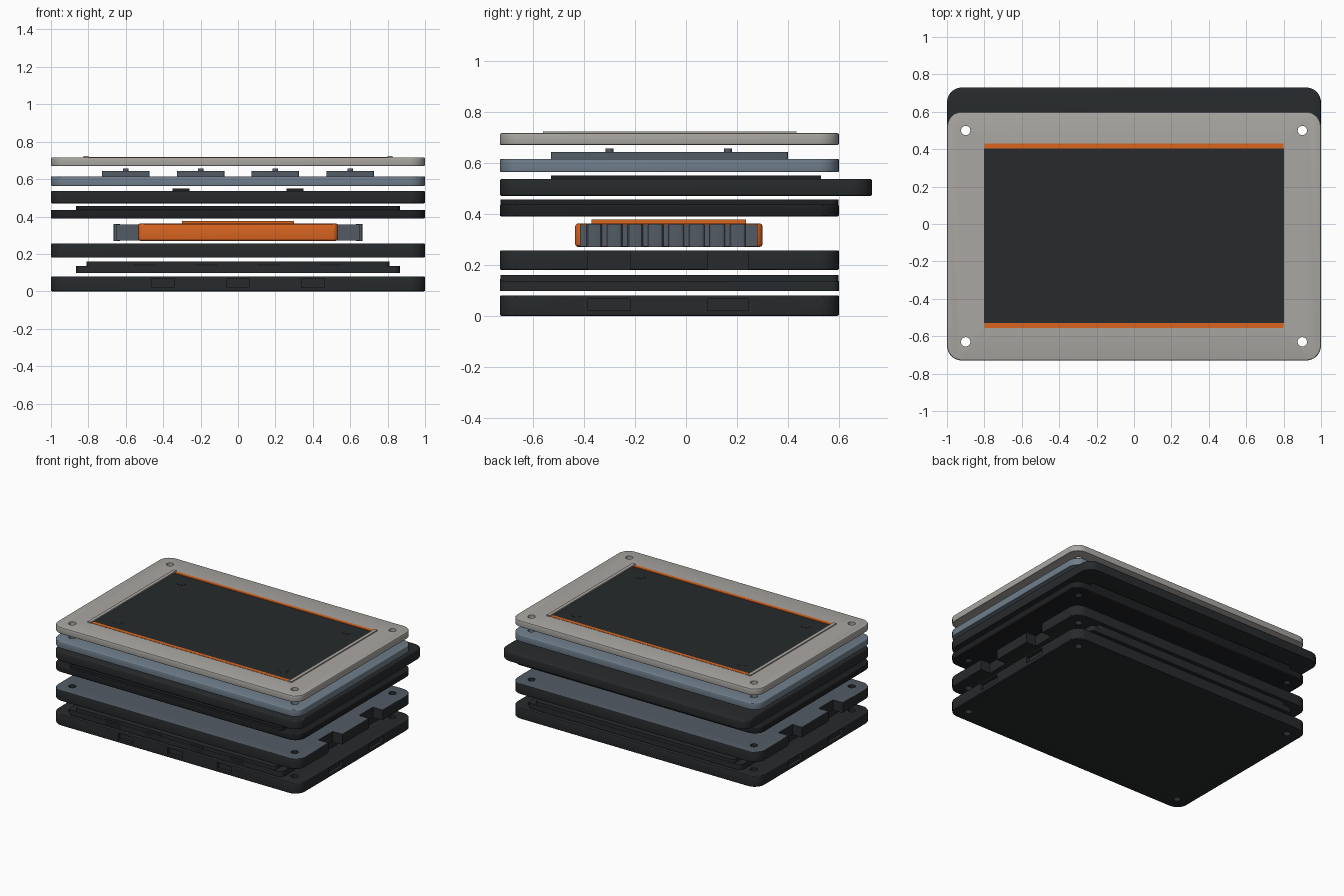
import bpy, bmesh, math

if "Cube" in bpy.data.objects:
    bpy.data.objects.remove(bpy.data.objects["Cube"])

FRONT, BACK = -0.73, 0.60          # common front and back of the stacked layers


def material(name, rgb):
    m = bpy.data.materials.new(name)
    m.diffuse_color = (*rgb, 1)
    m.use_nodes = True
    m.node_tree.nodes["Principled BSDF"].inputs["Base Color"].default_value = m.diffuse_color
    return m


DARK = material("dark_plastic", (0.020, 0.023, 0.025))
BLACK = material("black_plastic", (0.013, 0.014, 0.016))
GREY = material("warm_grey", (0.40, 0.385, 0.36))
STEEL = material("steel_blue", (0.16, 0.21, 0.26))
SLATE = material("slate", (0.085, 0.105, 0.13))
ORANGE = material("orange", (0.70, 0.13, 0.015))


def rounded(x0, x1, y0, y1, r, n=7):
    """Counter-clockwise rounded rectangle outline."""
    pts = []
    corners = ((x1 - r, y0 + r, -90), (x1 - r, y1 - r, 0), (x0 + r, y1 - r, 90), (x0 + r, y0 + r, 180))
    for cx, cy, a in corners:
        for i in range(n + 1):
            t = math.radians(a + 90 * i / n)
            pts.append((cx + r * math.cos(t), cy + r * math.sin(t)))
    return pts


def prism(bm, pts, z0, z1):
    lo = [bm.verts.new((x, y, z0)) for x, y in pts]
    hi = [bm.verts.new((x, y, z1)) for x, y in pts]
    bm.faces.new(lo[::-1])
    bm.faces.new(hi)
    for i in range(len(pts)):
        j = (i + 1) % len(pts)
        bm.faces.new((lo[i], lo[j], hi[j], hi[i]))


def finish(name, bm, mat=None):
    me = bpy.data.meshes.new(name)
    bm.to_mesh(me)
    bm.free()
    ob = bpy.data.objects.new(name, me)
    bpy.context.collection.objects.link(ob)
    if mat:
        me.materials.append(mat)
    return ob


def apply_mods(ob):
    dg = bpy.context.evaluated_depsgraph_get()
    me = bpy.data.meshes.new_from_object(ob.evaluated_get(dg))
    ob.modifiers.clear()
    ob.data = me


def slab(name, x0, x1, y0, y1, z0, z1, mat, r=0.0, bevel=0.0, n=7):
    bm = bmesh.new()
    pts = rounded(x0, x1, y0, y1, r, n) if r else [(x0, y0), (x1, y0), (x1, y1), (x0, y1)]
    prism(bm, pts, z0, z1)
    ob = finish(name, bm, mat)
    if bevel:
        b = ob.modifiers.new("edge", "BEVEL")
        b.width, b.segments, b.limit_method = bevel, 3, "ANGLE"
        b.angle_limit = math.radians(40)
        apply_mods(ob)
    return ob


def cut(ob, boxes=(), r=0.0):
    """Subtract a list of non-overlapping boxes."""
    bm = bmesh.new()
    for x0, x1, y0, y1, z0, z1 in boxes:
        pts = rounded(x0, x1, y0, y1, r) if r else [(x0, y0), (x1, y0), (x1, y1), (x0, y1)]
        prism(bm, pts, z0, z1)
    subtract(ob, finish("cutter", bm))


def subtract(ob, cutter):
    cutter.hide_render = True
    m = ob.modifiers.new("cut", "BOOLEAN")
    m.object, m.operation, m.solver = cutter, "DIFFERENCE", "EXACT"
    apply_mods(ob)
    bpy.data.objects.remove(cutter)


def drill(ob):
    """Four screw holes straight through a layer."""
    bm = bmesh.new()
    for x in (-0.9, 0.9):
        for y in (-0.63, 0.5):
            prism(bm, [(x + 0.025 * math.cos(t * math.pi / 12), y + 0.025 * math.sin(t * math.pi / 12))
                       for t in range(24)], -0.1, 0.9)
    subtract(ob, finish("cutter", bm))


def layer(name, z0, z1, mat, y1=BACK, bevel=0.006):
    return slab(name, -1, 1, FRONT, y1, z0, z1, mat, 0.08, bevel)


SIDE_GAPS = ((-0.385, -0.22), (0.085, 0.245))

# bottom tray with ports in the front and both sides
base = layer("base_tray", 0, 0.08, DARK)
cut(base, [(x - 0.06, x + 0.06, -0.8, -0.705, 0.02, 0.068) for x in (-0.4, 0, 0.4)])
cut(base, [(min(s * 0.975, s * 1.1), max(s * 0.975, s * 1.1), a, b, 0.02, 0.066)
           for s in (-1, 1) for a, b in SIDE_GAPS])
drill(base)

# stepped circuit board carrier
board = slab("board_carrier", -0.865, 0.865, FRONT, BACK, 0.097, 0.136, DARK, 0.03)
slab("board_carrier_top", -0.81, 0.81, FRONT + 0.002, BACK - 0.002, 0.136, 0.16, DARK, 0.03)
for i, x in enumerate((-0.5, -0.17, 0.165, 0.5)):
    slab(f"board_connector_{i}", x - 0.06, x + 0.06, FRONT - 0.0, FRONT + 0.05, 0.104, 0.145, BLACK)

# middle plate with side notches and a slate top
mid = layer("middle_plate", 0.18, 0.256, DARK)
cut(mid, [(min(s * 0.92, s * 1.1), max(s * 0.92, s * 1.1), a, b, 0.1, 0.3)
          for s in (-1, 1) for a, b in SIDE_GAPS])
drill(mid)
mid.data.materials.append(SLATE)
for p in mid.data.polygons:
    if p.normal.z > 0.9 and p.center.z > 0.25:
        p.material_index = 1

# battery: orange pack, ribbed grey ends and a raised label plate
slab("battery_pack", -0.535, 0.535, -0.435, 0.3, 0.27, 0.362, ORANGE, 0.03, 0.012)
slab("battery_plate", -0.3, 0.3, -0.37, 0.235, 0.36, 0.377, ORANGE)
for s, side in ((-1, "left"), (1, "right")):
    a, b = sorted((s * 0.5, s * 0.65))
    slab(f"battery_end_{side}", a, b, -0.415, 0.28, 0.272, 0.358, SLATE)
    bm = bmesh.new()
    for i in range(8):
        y = -0.36 + i * 0.0805
        a, b = sorted((s * 0.63, s * 0.665))
        prism(bm, rounded(a, b, y - 0.03, y + 0.03, 0.012, 3), 0.27, 0.36)
    finish(f"battery_ribs_{side}", bm, SLATE)

# cover over the battery with a narrower raised top
drill(layer("battery_cover", 0.39, 0.436, BLACK))
slab("battery_cover_top", -0.865, 0.865, FRONT + 0.002, BACK - 0.002, 0.43, 0.456, BLACK, 0.03)

# deep tray reaching further back, with two rails
drill(layer("deep_tray", 0.47, 0.537, DARK, 0.73, 0.008))
for s, side in ((-1, "left"), (1, "right")):
    slab(f"tray_rail_{side}", s * 0.305 - 0.045, s * 0.305 + 0.045, -0.53, 0.53, 0.535, 0.55, BLACK)

# steel plate with four long pads and locating pins
drill(layer("steel_plate", 0.563, 0.615, STEEL))
for i, x in enumerate((-0.6, -0.2, 0.2, 0.6)):
    slab(f"pad_{i}", x - 0.127, x + 0.127, -0.53, 0.4, 0.613, 0.643, SLATE, 0.01)
    for j, y in enumerate((-0.3, 0.165)):
        slab(f"pad_pin_{i}_{j}", x - 0.015, x + 0.015, y - 0.015, y + 0.015, 0.642, 0.656, SLATE, 0.0149)

# grey bezel with window
bezel = layer("bezel", 0.67, 0.716, GREY)
cut(bezel, [(-0.8, 0.8, -0.556, 0.43, 0.6, 0.8)])
drill(bezel)

# screen, orange edge strips, side rims and flush corner discs
slab("screen", -0.8, 0.8, -0.53, 0.405, 0.672, 0.714, DARK)
for name, y0, y1 in (("front", -0.556, -0.53), ("back", 0.405, 0.43)):
    slab(f"screen_strip_{name}", -0.8, 0.8, y0, y1, 0.672, 0.718, ORANGE)
for s, side in ((-1, "left"), (1, "right")):
    slab(f"window_rim_{side}", s * 0.8125 - 0.0125, s * 0.8125 + 0.0125, -0.56, 0.434, 0.71, 0.723, GREY)
    for name, y in (("front", -0.43), ("back", 0.305)):
        slab(f"screen_disc_{side}_{name}", s * 0.67 - 0.034, s * 0.67 + 0.034, y - 0.034, y + 0.034,
             0.71, 0.7155, DARK, 0.0339)

# smooth rounded corners, keep hard edges
bpy.ops.object.select_all(action="SELECT")
bpy.context.view_layer.objects.active = bezel
bpy.ops.object.shade_smooth_by_angle(angle=math.radians(30))
